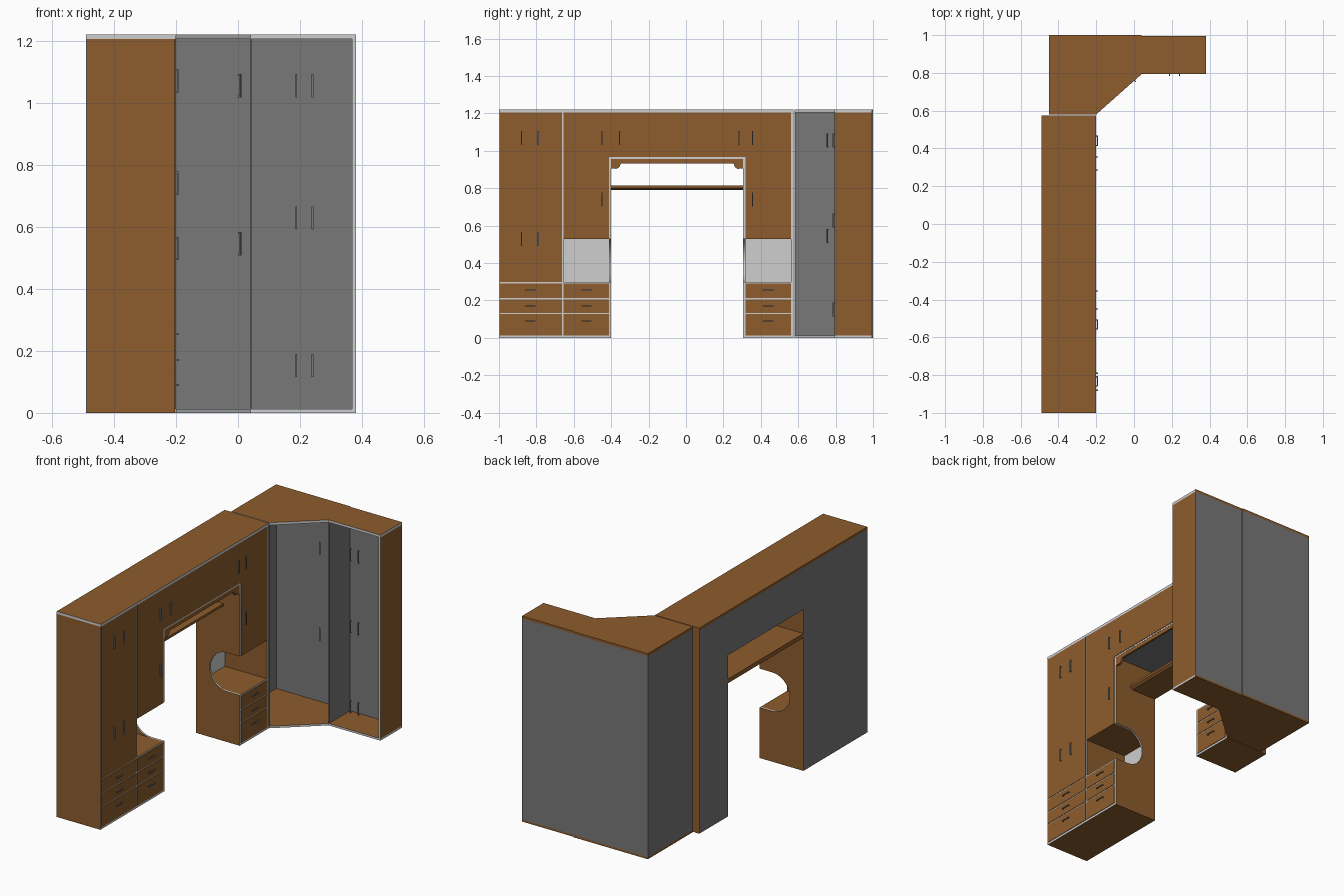
import bpy, bmesh, math
from mathutils import Matrix, Vector

if "Cube" in bpy.data.objects:
    bpy.data.objects.remove(bpy.data.objects["Cube"])


def material(name, rgb):
    m = bpy.data.materials.new(name)
    m.diffuse_color = (*rgb, 1)
    m.use_nodes = True
    m.node_tree.nodes["Principled BSDF"].inputs["Base Color"].default_value = m.diffuse_color
    return m


WOOD = material("brown_wood", (0.27, 0.108, 0.026))
GREY = material("mid_grey", (0.19, 0.19, 0.19))
EDGE = material("light_edge", (0.62, 0.62, 0.62))


def finish(name, bm, mats, rule=None):
    bmesh.ops.recalc_face_normals(bm, faces=bm.faces)
    if rule:
        for f in bm.faces:
            f.material_index = rule(f.normal, f.calc_center_median())
    me = bpy.data.meshes.new(name)
    bm.to_mesh(me)
    bm.free()
    for m in mats:
        me.materials.append(m)
    ob = bpy.data.objects.new(name, me)
    bpy.context.collection.objects.link(ob)
    return ob


def prism(name, axis, pts, a, b, mats, rule=None):
    """Extrude a 2D outline along an axis from a to b."""
    place = {'x': lambda p, d: (d, p[0], p[1]),
             'y': lambda p, d: (p[0], d, p[1]),
             'z': lambda p, d: (p[0], p[1], d)}[axis]
    bm = bmesh.new()
    lo = [bm.verts.new(place(p, a)) for p in pts]
    hi = [bm.verts.new(place(p, b)) for p in pts]
    bm.faces.new(lo)
    bm.faces.new(hi)
    for i in range(len(pts)):
        j = (i + 1) % len(pts)
        bm.faces.new((lo[i], lo[j], hi[j], hi[i]))
    return finish(name, bm, mats, rule)


def box(name, x, y, z, mats, rule=None):
    return prism(name, 'z', [(x[0], y[0]), (x[1], y[0]), (x[1], y[1]), (x[0], y[1])],
                 z[0], z[1], mats, rule)


def handle(name, pos, out, along=(0, 0, 1), length=0.075):
    """Small U-shaped pull standing off a door."""
    o, u = Vector(out).normalized(), Vector(along)
    w = o.cross(u)
    rot = Matrix((o, w, u)).transposed().to_4x4()
    t = 0.006
    bm = bmesh.new()
    parts = [((0.0075, 0, 0), (0.005, t, length))]
    parts += [((0.003, 0, s * (length - t) / 2), (0.006, t, t)) for s in (-1, 1)]
    for c, s in parts:
        m = Matrix.Translation(pos) @ rot @ Matrix.Translation(c) @ Matrix.Diagonal((*s, 1))
        bmesh.ops.create_cube(bm, size=1, matrix=m)
    finish(name, bm, [GREY])


BACK, IN, F, FRONT, TOP = -0.49, -0.487, -0.203, -0.2, 1.205
front_light = lambda n, c: 1 if n.x > 0.5 else 0
WE = [WOOD, EDGE]

# long unit: carcass blocks, their front edges are light
box("left_tower", (IN, F), (-1, -0.655), (0, TOP), WE, front_light)
for side, y in (("left", (-0.655, -0.412)), ("right", (0.317, 0.562))):
    box(side + "_drawer_block", (IN, F), y, (0, 0.3), WE, front_light)
    box(side + "_upper_cabinet", (IN, F), y, (0.53, TOP), WE, front_light)
    box(side + "_nook_back", (IN, -0.48), y, (0.3, 0.53), [EDGE])
box("right_end_panel", (IN, F), (0.562, 0.575), (0, TOP), WE, front_light)
box("bridge_cabinet", (IN, F), (-0.412, 0.317), (0.957, TOP), [WOOD, EDGE, GREY],
    lambda n, c: 1 if n.x > 0.5 else 2 if n.z < -0.5 else 0)
box("long_top", (BACK, FRONT), (-1, 0.575), (TOP, 1.22), WE,
    lambda n, c: 1 if n.x > 0.5 or n.y < -0.5 else 0)

# opening sides with a round-ended slot cut from the front
R = 0.115
arc = [(-0.285 - R * math.sin(math.pi * i / 20), 0.415 - R * math.cos(math.pi * i / 20))
       for i in range(21)]
outline = [(IN, 0), (F, 0), (F, 0.3)] + arc + [(F, 0.53), (F, 0.957), (IN, 0.957)]


def slot_rule(n, c):
    if abs(n.y) > 0.5:
        return 0
    return 1 if n.x > 0.5 or (0.29 < c.z < 0.54 and c.x > -0.48) else 0


for side, y in (("left", -0.412), ("right", 0.306)):
    prism(side + "_opening_side", 'y', outline, y, y + 0.011, WE, slot_rule)

# grey back panel with the central opening
prism("long_back", 'x', [(-1, 0), (-0.401, 0), (-0.401, 0.957), (0.306, 0.957), (0.306, 0),
                         (0.575, 0), (0.575, TOP), (-1, TOP)], BACK, IN, [GREY])

# shelf with bevelled lower edge, and arched valance over the opening
prism("opening_shelf", 'y', [(BACK, 0.79), (-0.325, 0.79), (-0.31, 0.801), (-0.31, 0.815),
                             (BACK, 0.815)], -0.401, 0.306, [WOOD])
curve = [(0.285 - 0.03 * math.sin(math.pi * i / 12), 0.9 + 0.03 * (1 - math.cos(math.pi * i / 12)))
         for i in range(7)]
half = [(0.306, 0.957), (0.306, 0.905), (0.29, 0.905)] + [(y, z + 0.003) for y, z in curve[1:]]
mirrored = [(-0.095 - y, z) for y, z in reversed(half)]
prism("arched_valance", 'x', half + mirrored, -0.216, -0.204, [WOOD])

# door and drawer fronts
box("tower_doors", (F, FRONT), (-0.994, -0.664), (0.298, TOP), [WOOD])
prism("upper_doors", 'x', [(-0.655, 0.53), (-0.412, 0.53), (-0.412, 0.966), (0.317, 0.966),
                           (0.317, 0.53), (0.562, 0.53), (0.562, TOP), (-0.655, TOP)],
      F, FRONT, [WOOD])
columns = [(-0.994, -0.664, -0.833), (-0.655, -0.413, -0.532), (0.318, 0.562, 0.44)]
rows = [(0.013, 0.127, 0.09), (0.134, 0.206, 0.17), (0.213, 0.291, 0.255)]
for y0, y1, yh in columns:
    for z0, z1, zh in rows:
        box("drawer_front", (F, FRONT), (y0, y1), (z0, z1), [WOOD])
        handle("drawer_handle", (FRONT, yh, zh), (1, 0, 0), (0, 1, 0), 0.055)

# upright handles on the long unit
for y, z in [(-0.88, 0.53), (-0.79, 0.53), (-0.88, 1.07), (-0.79, 1.07), (-0.45, 1.07),
             (-0.355, 1.07), (0.285, 1.07), (0.355, 1.07), (-0.45, 0.74), (0.355, 0.74)]:
    handle("door_handle", (FRONT, y, z), (1, 0, 0))

# corner unit: floor and top share one angled outline
corner = [(-0.45, 0.58), (-0.2, 0.58), (0.04, 0.793), (0.38, 0.793), (0.38, 0.995),
          (0.04, 0.995), (0.04, 1.0), (-0.45, 1.0)]
lit = lambda n, c: 1 if (n.y < -0.3 or n.x > 0.3) and c.y < 0.94 else 0
prism("corner_floor", 'z', corner, 0, 0.012, WE, lit)
prism("corner_top", 'z', corner, TOP, 1.22, [WOOD, EDGE, GREY],
      lambda n, c: 2 if n.z < -0.5 else lit(n, c))
Z = (0.012, TOP)
box("corner_left_back", (-0.45, -0.445), (0.58, 1.0), Z, [GREY])
box("corner_rear_back", (-0.445, 0.04), (0.995, 1.0), Z, [GREY])
box("corner_right_back", (0.04, 0.38), (0.99, 0.995), Z, [GREY])
box("corner_divider", (0.038, 0.043), (0.795, 0.99), Z, [GREY])
box("corner_near_side", (-0.445, -0.2), (0.58, 0.585), Z, [GREY, EDGE], front_light)
box("corner_end_panel", (0.367, 0.38), (0.793, 0.99), Z, [WOOD, EDGE, GREY],
    lambda n, c: 1 if n.y < -0.5 else 2 if n.x < -0.5 else 0)

# corner unit handles
for z in (1.055, 0.628, 0.153):
    for x in (0.188, 0.24):
        handle("corner_handle", (x, 0.793, z), (0, -1, 0))
for z in (1.055, 0.545):
    handle("angled_handle", (0.003, 0.76, z), (0.213, -0.24, 0))
